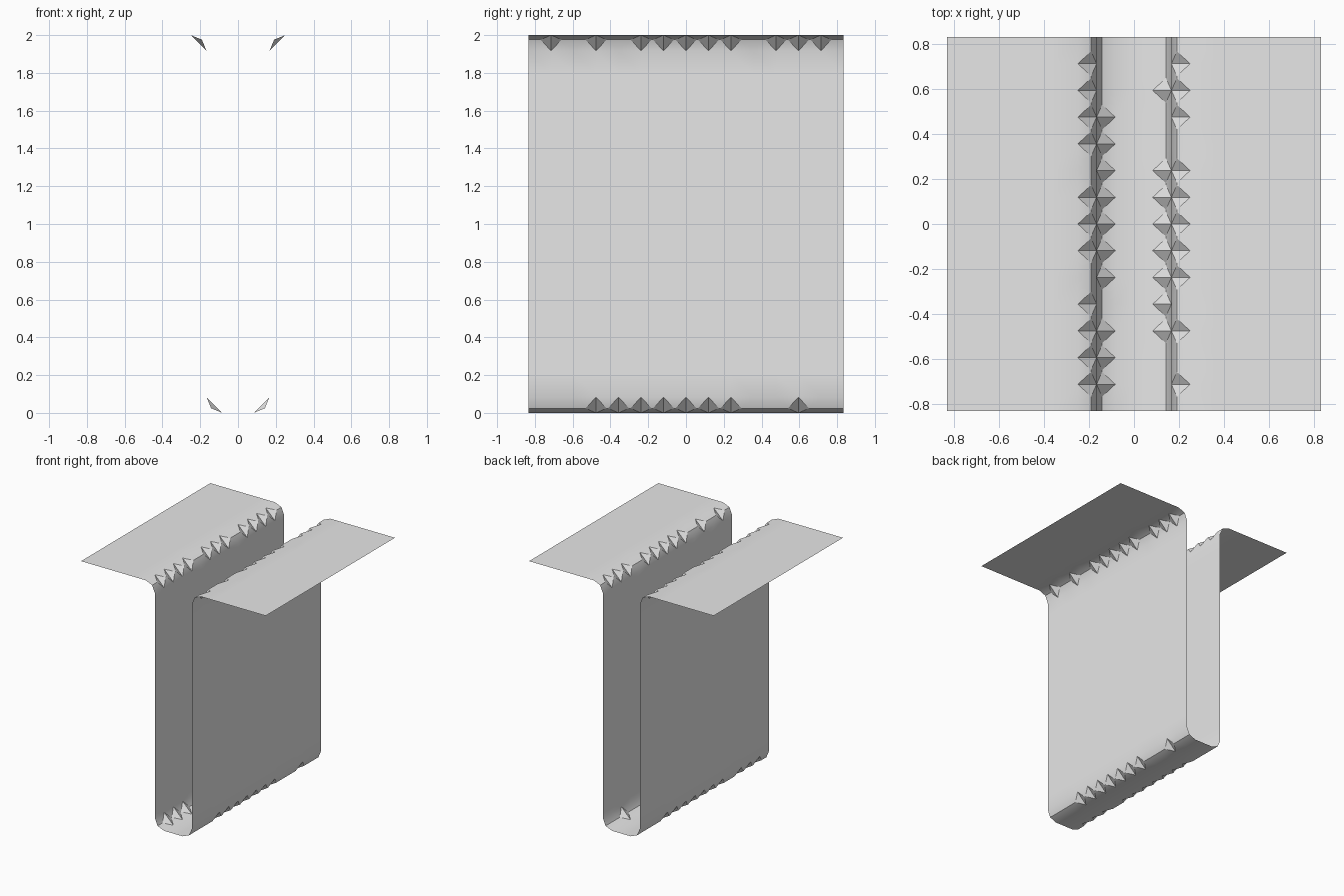
import bpy
import bmesh
import math

cube = bpy.data.objects.get("Cube")
if cube:
    bpy.data.objects.remove(cube, do_unlink=True)

HALF = 5 / 6          # half depth and half width of the sheet
R = HALF / 10         # bend radius
WALL = HALF / 5       # wall distance from the centre
HEIGHT = 2.0
ROWS = 7              # dent slots on each side of the centre
STEP = HALF / ROWS
DENT = 0.055          # half width of a dent

grey = bpy.data.materials.new("Sheet grey")
grey.use_nodes = True
grey.diffuse_color = (0.8, 0.8, 0.8, 1)
grey.node_tree.nodes["Principled BSDF"].inputs["Base Color"].default_value = (0.8, 0.8, 0.8, 1)

bm = bmesh.new()


def face(*points):
    bm.faces.new([bm.verts.new(p) for p in points])


def at(p, y):
    return (p[0], y, p[1])


def panel(a, b, parts):
    """Flat panel between two profile points."""
    for i in range(parts):
        p, q = [(a[0] + (b[0] - a[0]) * t, a[1] + (b[1] - a[1]) * t)
                for t in (i / parts, (i + 1) / parts)]
        for k in range(-ROWS, ROWS):
            y0, y1 = k * STEP, (k + 1) * STEP
            face(at(p, y0), at(q, y0), at(q, y1), at(p, y1))


def bend(a, m, b, dents):
    """Two-sided bend, pushed in to a straight crease at each dent."""
    for k in range(-ROWS, ROWS):
        y0, y1 = k * STEP, (k + 1) * STEP
        m0 = y0 if k == -ROWS else y0 + DENT
        m1 = y1 if k == ROWS - 1 else y1 - DENT
        face(at(a, y0), at(m, m0), at(m, m1), at(a, y1))
        face(at(m, m0), at(b, y0), at(b, y1), at(m, m1))
    for k in range(1 - ROWS, ROWS):
        y = k * STEP
        pa, pb, lo, hi = at(a, y), at(b, y), at(m, y - DENT), at(m, y + DENT)
        if k in dents:
            face(pa, lo, pb)
            face(pa, pb, hi)
        else:
            face(pa, lo, hi)
            face(pb, hi, lo)


# Dent slots along each bend
upper = {-1: (-6, -5, -4, -3, -1, 0, 1, 3, 4, 5, 6),
         1: (-6, -4, -2, -1, 0, 1, 2, 4, 5, 6)}
lower = {-1: (-6, -5, -4, -2, -1, 0, 1, 2, 3, 4),
         1: (-4, -3, -2, -1, 0, 1, 2, 5)}
c = R * math.sqrt(0.5)

# Flange, upper bend, wall and lower bend on both sides
for s in (-1, 1):
    edge = (s * HALF, HEIGHT)
    top_out = (s * (WALL + R), HEIGHT)
    top_mid = (s * (WALL + R - c), HEIGHT - R + c)
    top_in = (s * WALL, HEIGHT - R)
    low_out = (s * WALL, R)
    low_mid = (s * (WALL - R + c), R - c)
    low_in = (s * (WALL - R), 0)
    panel(edge, top_out, 5)
    bend(top_out, top_mid, top_in, upper[s])
    panel(top_in, low_out, 15)
    bend(low_out, low_mid, low_in, lower[s])

# Floor of the channel
panel((R - WALL, 0), (WALL - R, 0), 2)

bmesh.ops.remove_doubles(bm, verts=bm.verts, dist=0.0005)
bmesh.ops.recalc_face_normals(bm, faces=bm.faces)
bm.normal_update()
# Upper side of the sheet is the outside
if max(bm.faces, key=lambda f: f.calc_center_median().z).normal.z < 0:
    bmesh.ops.reverse_faces(bm, faces=bm.faces)

mesh = bpy.data.meshes.new("bent_sheet")
bm.to_mesh(mesh)
bm.free()
mesh.materials.append(grey)
sheet = bpy.data.objects.new("bent_sheet", mesh)
bpy.context.collection.objects.link(sheet)
bpy.context.view_layer.objects.active = sheet
sheet.select_set(True)
bpy.ops.object.shade_smooth_by_angle(angle=math.radians(30))
